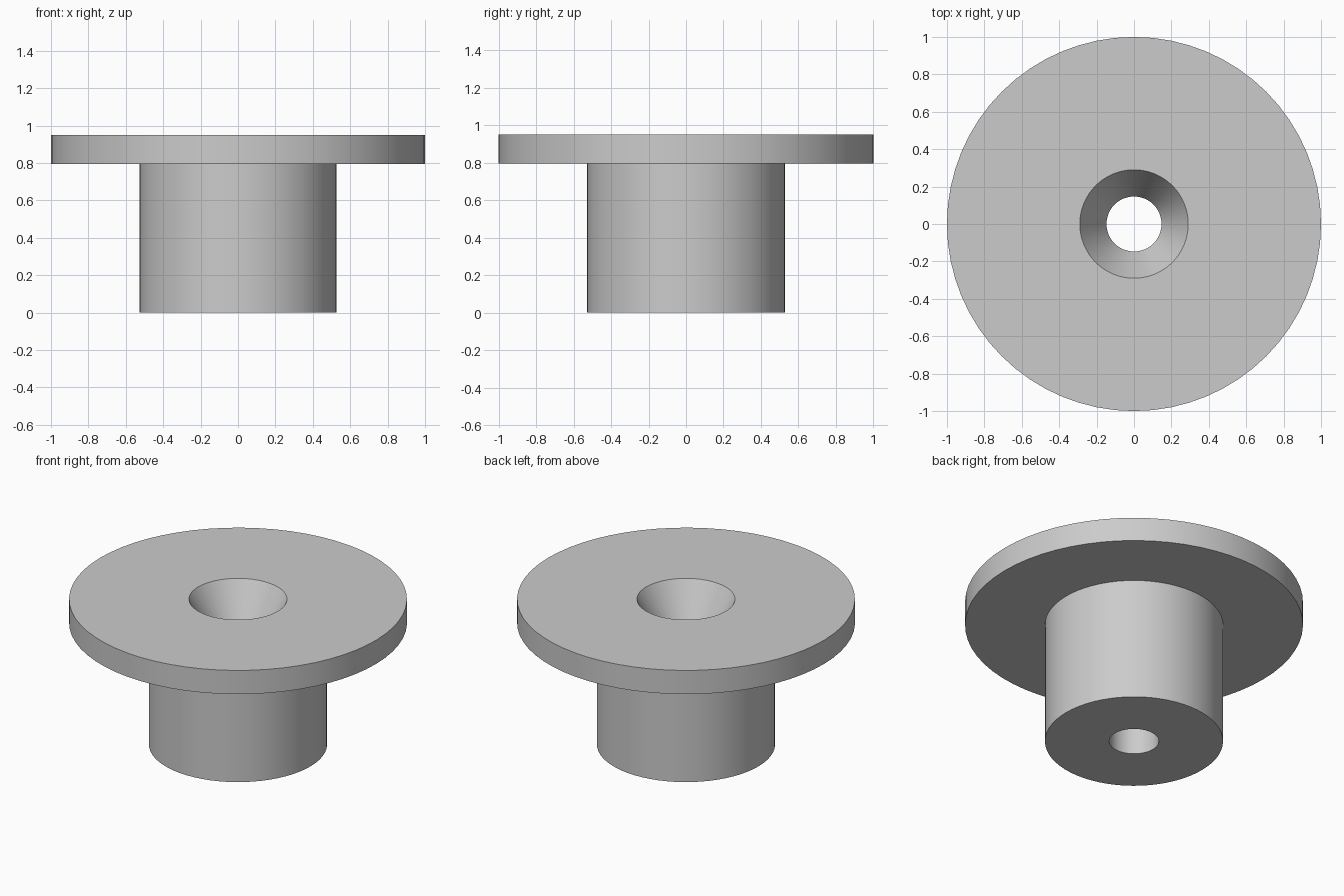
import bpy, bmesh, math

cube = bpy.data.objects.get("Cube")
if cube:
    bpy.data.objects.remove(cube, do_unlink=True)

SEGMENTS = 64
HEIGHT, FLANGE_BASE = 0.95, 0.795
FLANGE_R, BARREL_R = 1.0, 0.527
SINK_R, BORE_R, SINK_DEPTH = 0.29, 0.147, 0.25

# Plain grey finish
grey = bpy.data.materials.new("plain grey")
grey.use_nodes = True
colour = (0.6, 0.6, 0.6, 1)
grey.diffuse_color = colour
grey.node_tree.nodes["Principled BSDF"].inputs["Base Color"].default_value = colour


def lathe(name, profile):
    """Revolve a closed (radius, height) profile around z."""
    bm = bmesh.new()
    rings = []
    for r, z in profile:
        ring = []
        for i in range(SEGMENTS):
            a = math.tau * i / SEGMENTS
            ring.append(bm.verts.new((r * math.cos(a), r * math.sin(a), z)))
        rings.append(ring)
    for k, low in enumerate(rings):
        high = rings[(k + 1) % len(rings)]
        for i in range(SEGMENTS):
            j = (i + 1) % SEGMENTS
            bm.faces.new((low[i], low[j], high[j], high[i]))
    bmesh.ops.recalc_face_normals(bm, faces=bm.faces)
    mesh = bpy.data.meshes.new(name)
    bm.to_mesh(mesh)
    bm.free()
    mesh.materials.append(grey)
    obj = bpy.data.objects.new(name, mesh)
    bpy.context.collection.objects.link(obj)
    bpy.ops.object.select_all(action="DESELECT")
    obj.select_set(True)
    bpy.context.view_layer.objects.active = obj
    bpy.ops.object.shade_smooth_by_angle(angle=math.radians(25))
    return obj


# Barrel, flange, countersink and through bore in one turned piece
lathe("flanged_bushing", [
    (BORE_R, 0), (BARREL_R, 0),
    (BARREL_R, FLANGE_BASE), (FLANGE_R, FLANGE_BASE),
    (FLANGE_R, HEIGHT), (SINK_R, HEIGHT),
    (BORE_R, HEIGHT - SINK_DEPTH),
])
